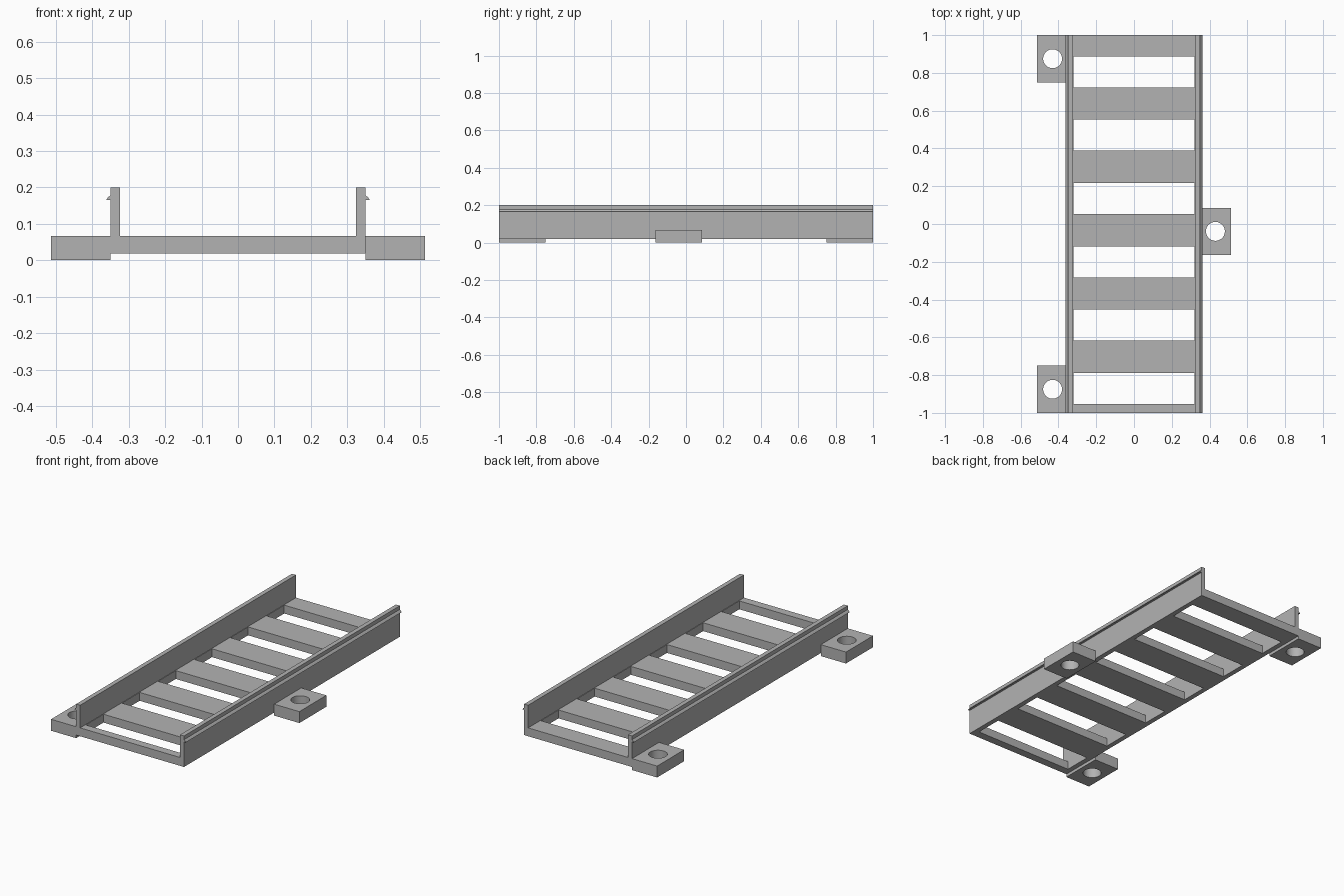
import bpy
import bmesh
import math
from mathutils import Matrix, Vector

if "Cube" in bpy.data.objects:
    bpy.data.objects.remove(bpy.data.objects["Cube"], do_unlink=True)

GREY = (0.45, 0.45, 0.45, 1)
grey = bpy.data.materials.new("plain grey")
grey.use_nodes = True
grey.diffuse_color = GREY
grey.node_tree.nodes["Principled BSDF"].inputs["Base Color"].default_value = GREY

# Shared dimensions
HALF_LENGTH = 1.0
HALF_WIDTH = 0.35
INNER = 0.324
FLOOR_BOTTOM, FLOOR_TOP = 0.018, 0.067
WALL_TOP = 0.2


def finish(name, bm):
    bmesh.ops.recalc_face_normals(bm, faces=bm.faces)
    mesh = bpy.data.meshes.new(name)
    bm.to_mesh(mesh)
    bm.free()
    mesh.materials.append(grey)
    obj = bpy.data.objects.new(name, mesh)
    bpy.context.collection.objects.link(obj)
    return obj


def add_box(bm, low, high):
    low, high = Vector(low), Vector(high)
    bmesh.ops.create_cube(bm, size=1, matrix=Matrix.Translation((low + high) / 2)
                          @ Matrix.Diagonal((high - low).to_4d()))


def cut(obj, cutter):
    """Subtract the cutter for good, then drop it."""
    cutter.hide_render = True
    mod = obj.modifiers.new("cut", "BOOLEAN")
    mod.operation = "DIFFERENCE"
    mod.solver = "EXACT"
    mod.object = cutter
    bpy.ops.object.select_all(action="DESELECT")
    obj.select_set(True)
    bpy.context.view_layer.objects.active = obj
    bpy.ops.object.modifier_apply(modifier=mod.name)
    bpy.data.objects.remove(cutter, do_unlink=True)
    bpy.ops.object.shade_smooth_by_angle(angle=math.radians(30))


# Channel: mirrored U profile with an outward snap lip on each wall
half = [(HALF_WIDTH, FLOOR_BOTTOM), (HALF_WIDTH, 0.165), (0.362, 0.165),
        (0.357, 0.173), (HALF_WIDTH, 0.178), (HALF_WIDTH, WALL_TOP),
        (INNER, WALL_TOP), (INNER, FLOOR_TOP)]
profile = half + [(-x, z) for x, z in reversed(half)]
bm = bmesh.new()
face = bm.faces.new([bm.verts.new((x, -HALF_LENGTH, z)) for x, z in profile])
ext = bmesh.ops.extrude_face_region(bm, geom=[face], use_keep_orig=True)
bmesh.ops.translate(bm, vec=(0, 2 * HALF_LENGTH, 0),
                    verts=[v for v in ext["geom"] if isinstance(v, bmesh.types.BMVert)])
channel = finish("slotted_channel", bm)

# Six evenly spaced floor slots
bm = bmesh.new()
for i in range(6):
    y = 0.805 - 0.335 * i
    add_box(bm, (-0.321, y - 0.082, -0.1), (0.321, y + 0.082, 0.1))
cut(channel, finish("slot_cutter", bm))

# Mounting tabs with round screw holes
for name, side, y in (("back_right_tab", -1, 0.875),
                      ("front_right_tab", -1, -0.875),
                      ("left_tab", 1, -0.039)):
    xs = sorted((side * HALF_WIDTH, side * 0.513))
    bm = bmesh.new()
    add_box(bm, (xs[0], y - 0.125, 0), (xs[1], y + 0.125, FLOOR_TOP))
    tab = finish(name, bm)
    bm = bmesh.new()
    bmesh.ops.create_cone(bm, cap_ends=True, segments=48, radius1=0.05, radius2=0.05,
                          depth=0.5, matrix=Matrix.Translation((side * 0.431, y, 0)))
    cut(tab, finish("hole_cutter", bm))
